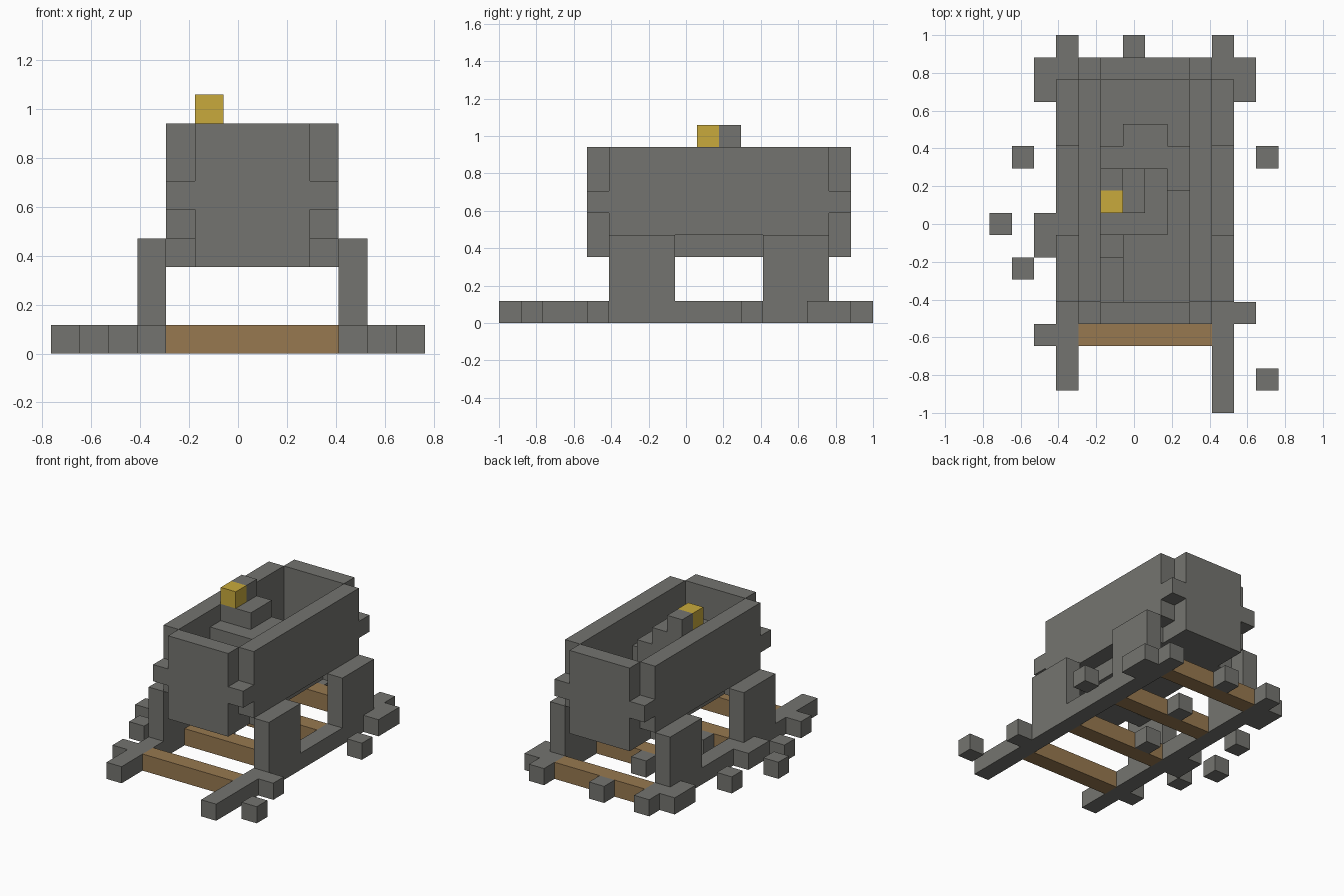
import bpy
import bmesh
from mathutils import Vector

default_cube = bpy.data.objects.get("Cube")
if default_cube:
    bpy.data.objects.remove(default_cube, do_unlink=True)

UNIT = 2 / 17                                # edge length of one block
GRID_CENTRE = Vector((6.5, 8.5, 0))          # middle of the block grid


def make_material(name, colour):
    material = bpy.data.materials.new(name)
    material.use_nodes = True
    rgba = (*colour, 1)
    material.diffuse_color = rgba
    material.node_tree.nodes["Principled BSDF"].inputs["Base Color"].default_value = rgba
    return material


stone = make_material("stone grey", (0.175, 0.175, 0.16))
wood = make_material("tie brown", (0.31, 0.19, 0.08))
gold = make_material("gold yellow", (0.58, 0.4, 0.045))


def block(name, material, start, size):
    """Box with its low corner at a grid cell, sized in whole blocks."""
    mesh = bpy.data.meshes.new(name)
    bm = bmesh.new()
    bmesh.ops.create_cube(bm, size=1)
    low, size = Vector(start), Vector(size)
    for vert in bm.verts:
        vert.co = (vert.co * size + low + size / 2 - GRID_CENTRE) * UNIT
    bm.to_mesh(mesh)
    bm.free()
    mesh.materials.append(material)
    part = bpy.data.objects.new(name, mesh)
    bpy.context.collection.objects.link(part)
    return part


# Track: two rails joined by wooden ties
block("right_rail", stone, (3, 1, 0), (1, 16, 1))
block("left_rail", stone, (10, 0, 0), (1, 17, 1))
for y in range(3, 16, 4):
    block("wooden_tie", wood, (4, y, 0), (6, 1, 1))

# Loose gravel beside and between the rails
for x, y in ((1, 11), (0, 8), (1, 6), (6, 16), (12, 11), (12, 1), (6, 12), (5, 8)):
    block("pebble", stone, (x, y, 0), (1, 1, 1))
for x, y, length in ((2, 14, 2), (11, 14, 2), (2, 7, 2), (11, 4, 1), (2, 3, 1)):
    block("rail_side_stone", stone, (x, y, 0), (1, length, 1))

# Wheels with short axle stubs
for side, wheel_x, axle_x in (("right", 3, 4), ("left", 10, 9)):
    for end, y in (("front", 5), ("back", 12)):
        block(f"{end}_{side}_wheel", stone, (wheel_x, y, 1), (1, 3, 3))
        block(f"{end}_{side}_axle", stone, (axle_x, y + 1, 3), (1, 1, 1))

# Cart body: floor, side walls, end panels and corner rivets
block("cart_floor", stone, (5, 5, 3), (4, 10, 1))
for side, x in (("right", 4), ("left", 9)):
    block(f"{side}_wall", stone, (x, 5, 4), (1, 10, 4))
for end, y in (("front", 4), ("back", 15)):
    block(f"{end}_panel", stone, (5, y, 3), (4, 1, 5))
    for x in (4, 9):
        block(f"{end}_corner_rivet", stone, (x, y, 5), (1, 1, 1))

# Heap of ore in stepped layers
block("ore_base_right", stone, (5, 7, 4), (1, 5, 1))
block("ore_base_middle", stone, (6, 5, 4), (2, 8, 1))
block("ore_base_left", stone, (8, 5, 4), (1, 7, 1))
block("ore_front_step", stone, (6, 5, 5), (3, 3, 1))
block("ore_left_step", stone, (8, 8, 5), (1, 2, 1))
block("ore_middle", stone, (5, 8, 5), (3, 3, 2))
block("ore_upper", stone, (5, 9, 7), (2, 2, 1))
block("ore_top", stone, (5, 10, 8), (1, 1, 1))
block("gold_nugget", gold, (5, 9, 8), (1, 1, 1))
